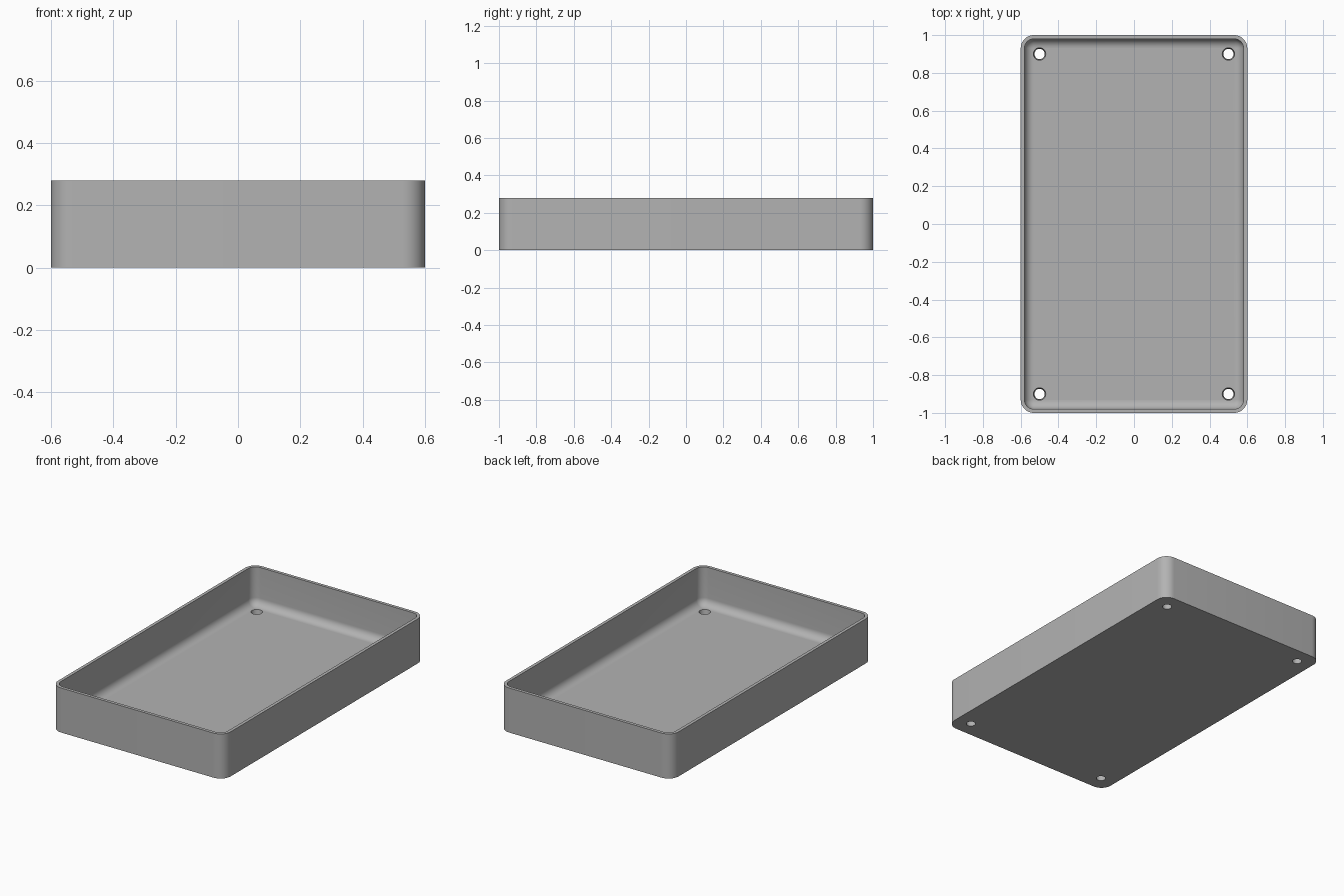
import bpy, bmesh, math

cube = bpy.data.objects.get("Cube")
if cube:
    bpy.data.objects.remove(cube, do_unlink=True)

HALF_X, HALF_Y, HEIGHT = 0.6, 1.0, 0.28
WALL, FLOOR = 0.02, 0.04
CORNER, FILLET = 0.07, 0.048
STEPS = 10

grey = bpy.data.materials.new("light grey")
grey.use_nodes = True
colour = (0.45, 0.45, 0.45, 1)
grey.diffuse_color = colour
grey.node_tree.nodes["Principled BSDF"].inputs["Base Color"].default_value = colour


def rounded_ring(bm, inset, z):
    """Rounded rectangle of vertices, inset from the outer outline."""
    r = CORNER - inset
    verts = []
    for quarter, (sx, sy) in enumerate([(1, 1), (-1, 1), (-1, -1), (1, -1)]):
        for i in range(STEPS + 1):
            a = (quarter + i / STEPS) * math.pi / 2
            verts.append(bm.verts.new((sx * (HALF_X - CORNER) + r * math.cos(a),
                                       sy * (HALF_Y - CORNER) + r * math.sin(a), z)))
    return verts


# Tray: outer wall, flat rim, inner wall and a rounded transition to the floor
profile = [(0, 0), (0, HEIGHT), (WALL, HEIGHT)]
for i in range(STEPS + 1):
    a = i / STEPS * math.pi / 2
    profile.append((WALL + FILLET * (1 - math.cos(a)),
                    FLOOR + FILLET * (1 - math.sin(a))))

bm = bmesh.new()
rings = [rounded_ring(bm, *p) for p in profile]
for low, high in zip(rings, rings[1:]):
    n = len(low)
    for i in range(n):
        j = (i + 1) % n
        bm.faces.new((low[i], low[j], high[j], high[i]))
bm.faces.new(list(reversed(rings[0])))
bm.faces.new(rings[-1])
bmesh.ops.recalc_face_normals(bm, faces=bm.faces)
mesh = bpy.data.meshes.new("tray")
bm.to_mesh(mesh)
bm.free()
mesh.materials.append(grey)
tray = bpy.data.objects.new("tray", mesh)
bpy.context.collection.objects.link(tray)

# Four slightly tapered screw holes through the floor
bm = bmesh.new()
for sx in (-1, 1):
    for sy in (-1, 1):
        made = bmesh.ops.create_cone(bm, cap_ends=True, segments=32,
                                     radius1=0.024, radius2=0.036, depth=0.08)
        bmesh.ops.translate(bm, verts=made["verts"], vec=(sx * 0.5, sy * 0.9, FLOOR / 2))
cut_mesh = bpy.data.meshes.new("hole_cutter")
bm.to_mesh(cut_mesh)
bm.free()
cut_mesh.materials.append(grey)
cutter = bpy.data.objects.new("hole_cutter", cut_mesh)
cutter.hide_render = True
bpy.context.collection.objects.link(cutter)

cut = tray.modifiers.new("screw_holes", 'BOOLEAN')
cut.operation = 'DIFFERENCE'
cut.solver = 'EXACT'
cut.object = cutter

bpy.ops.object.select_all(action='DESELECT')
tray.select_set(True)
bpy.context.view_layer.objects.active = tray
bpy.ops.object.modifier_apply(modifier=cut.name)
bpy.data.objects.remove(cutter, do_unlink=True)
bpy.ops.object.shade_smooth_by_angle(angle=math.radians(30))
